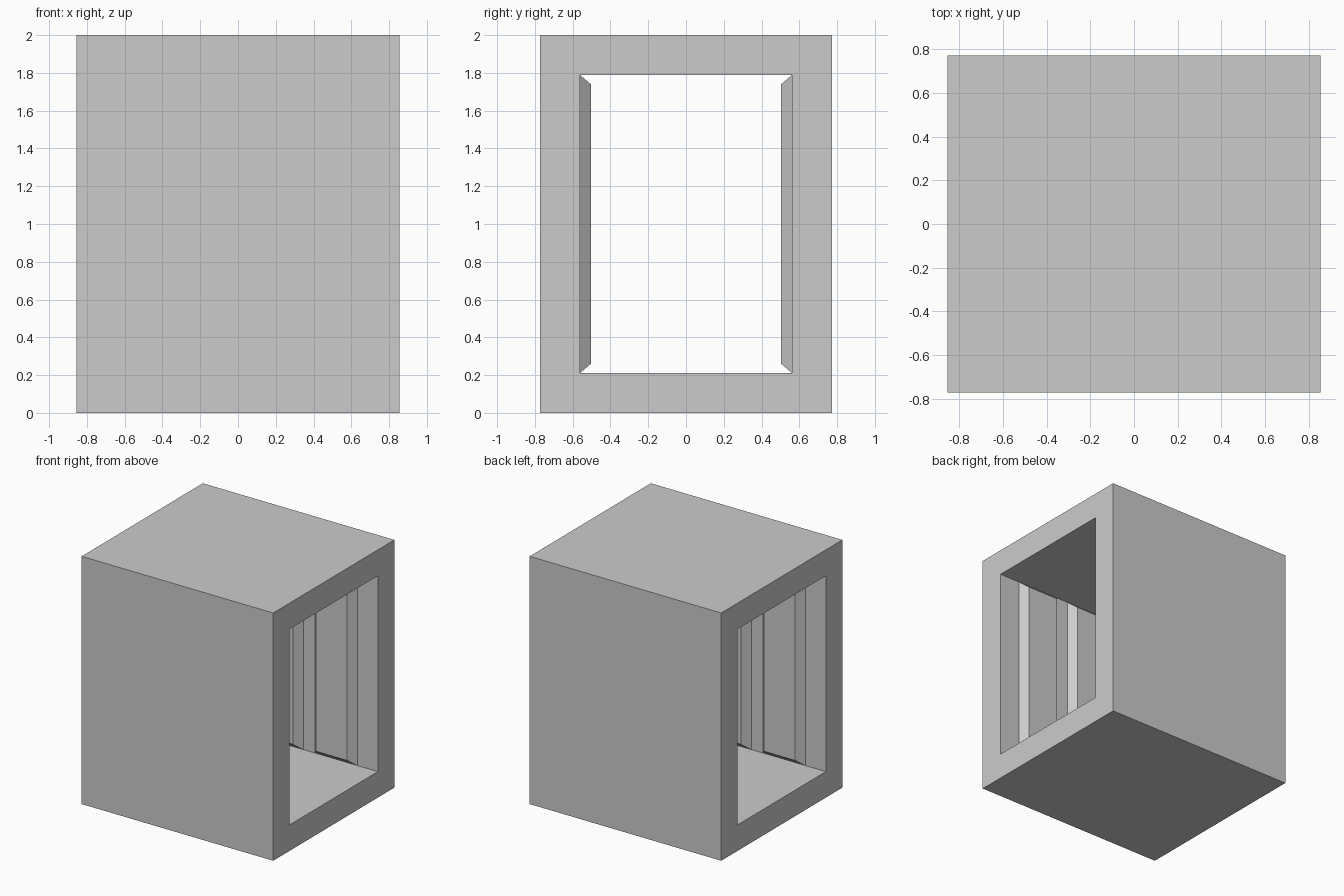
import bpy, bmesh

if "Cube" in bpy.data.objects:
    bpy.data.objects.remove(bpy.data.objects["Cube"])

HX, HY, HEIGHT = 0.855, 0.772, 2.0      # outer half length, half width, height
WALL = 0.21                             # frame thickness
RIB_PITCH, RIB_HALF = 0.482, 0.19       # three ribs per side wall
RIB_INSET, RIB_DEPTH = 0.05, 0.058


def ring(bm, x, hy, z0, z1):
    return [bm.verts.new((x, y, z)) for y, z in
            ((-hy, z0), (hy, z0), (hy, z1), (-hy, z1))]


bm = bmesh.new()

# Stations along the length: both ends plus each rib's two edges
xs = [-HX]
for i in (-1, 0, 1):
    xs += [i * RIB_PITCH - RIB_HALF, i * RIB_PITCH + RIB_HALF]
xs.append(HX)

# Outer skin: plain box sides
outer = [ring(bm, x, HY, 0, HEIGHT) for x in (-HX, HX)]
inner = [ring(bm, x, HY - WALL, WALL, HEIGHT - WALL) for x in xs]
for k in range(4):
    n = (k + 1) % 4
    bm.faces.new((outer[0][k], outer[0][n], outer[1][n], outer[1][k]))
    # End frames
    for o, r in ((outer[0], inner[0]), (outer[1], inner[-1])):
        bm.faces.new((o[k], o[n], r[n], r[k]))

# Floor and ceiling: one face each, sharing the side-wall vertices
for a, b in ((0, 1), (2, 3)):
    bm.faces.new([r[a] for r in inner] + [r[b] for r in reversed(inner)])

# Inner side walls: strips, every second one becomes a rib
ribs = []
for a, b in ((1, 2), (3, 0)):
    for i in range(len(xs) - 1):
        f = bm.faces.new((inner[i][a], inner[i][b], inner[i + 1][b], inner[i + 1][a]))
        if i % 2:
            ribs.append(f)
bmesh.ops.recalc_face_normals(bm, faces=bm.faces[:])

# Raise the ribs with bevelled edges on all four sides
bmesh.ops.inset_individual(bm, faces=ribs, thickness=RIB_INSET,
                           depth=RIB_DEPTH, use_even_offset=True)

mesh = bpy.data.meshes.new("ribbed_tunnel_section")
bm.to_mesh(mesh)
bm.free()
obj = bpy.data.objects.new("ribbed_tunnel_section", mesh)
bpy.context.collection.objects.link(obj)
